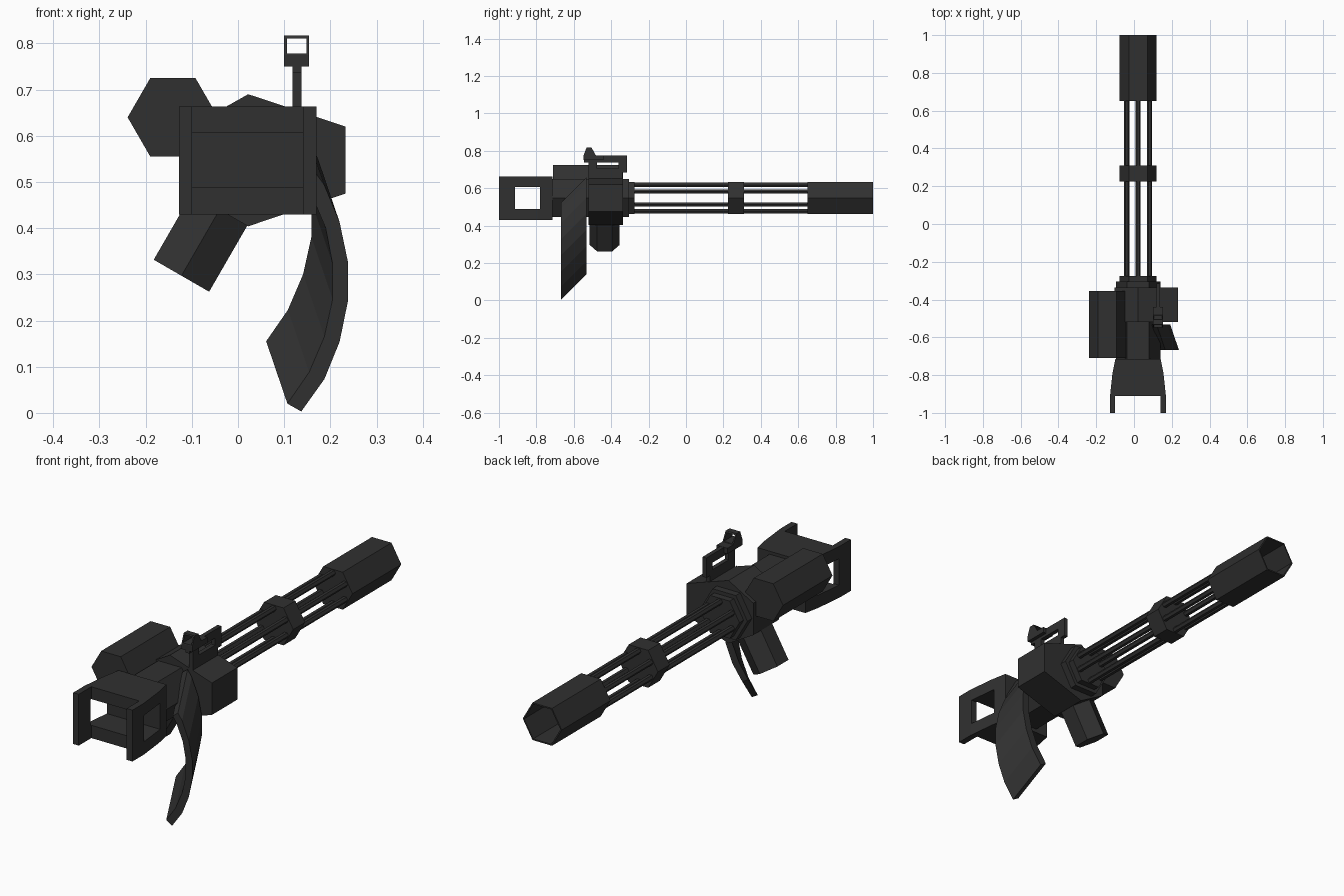
import bpy, bmesh
from math import sin, cos, pi, radians
from mathutils import Vector

if "Cube" in bpy.data.objects:
    bpy.data.objects.remove(bpy.data.objects["Cube"])

dark = bpy.data.materials.new("dark_metal")
dark.diffuse_color = (0.03, 0.03, 0.03, 1)
dark.use_nodes = True
dark.node_tree.nodes["Principled BSDF"].inputs["Base Color"].default_value = dark.diffuse_color
CX, CZ = 0.022, 0.548   # barrel axis


def sweep(name, pts, vec):
    """Closed 3D outline swept along a vector."""
    bm = bmesh.new()
    face = bm.faces.new([bm.verts.new(p) for p in pts])
    res = bmesh.ops.extrude_face_region(bm, geom=[face], use_keep_orig=True)
    verts = [g for g in res["geom"] if isinstance(g, bmesh.types.BMVert)]
    bmesh.ops.translate(bm, verts=verts, vec=vec)
    bmesh.ops.recalc_face_normals(bm, faces=bm.faces)
    me = bpy.data.meshes.new(name)
    bm.to_mesh(me)
    bm.free()
    me.materials.append(dark)
    ob = bpy.data.objects.new(name, me)
    bpy.context.collection.objects.link(ob)
    return ob


def hexa(name, x, z, r, y0, y1, turn=0):
    pts = [(x + r * cos(radians(turn) + i * pi / 3), y0,
            z + r * sin(radians(turn) + i * pi / 3)) for i in range(6)]
    return sweep(name, pts, (0, y1 - y0, 0))


def box(name, x0, x1, y0, y1, z0, z1):
    return sweep(name, [(x0, y0, z0), (x1, y0, z0), (x1, y0, z1), (x0, y0, z1)],
                 (0, y1 - y0, 0))


def cut(ob, cutter):
    m = ob.modifiers.new("cut", "BOOLEAN")
    m.operation, m.solver, m.object = "DIFFERENCE", "EXACT", cutter
    bpy.context.view_layer.objects.active = ob
    bpy.context.view_layer.update()
    bpy.ops.object.modifier_apply(modifier=m.name)
    bpy.data.objects.remove(cutter)


# Barrel cluster, clamp ring and hollow muzzle shroud
for i in range(6):
    a = radians(90 + 60 * i)
    hexa(f"barrel_{i + 1}", CX + 0.07 * cos(a), CZ + 0.07 * sin(a), 0.0135, -0.3, 0.66)
hexa("barrel_clamp", CX, CZ, 0.098, 0.225, 0.31)
muzzle = hexa("muzzle_shroud", CX, CZ, 0.098, 0.65, 1.0)
cut(muzzle, hexa("bore_cutter", CX, CZ, 0.091, 0.66, 1.1))

# Receiver: stepped collars, core, and housing stretched to the right
hexa("front_collar", CX, CZ, 0.098, -0.31, -0.275)
hexa("receiver_core", CX, CZ, 0.117, -0.73, -0.305)
housing = [(CX, 0.69), (0.233, 0.62), (0.233, 0.475), (CX, 0.404), (-0.102, 0.475), (-0.102, 0.62)]
sweep("motor_housing", [(x, -0.52, z) for x, z in housing], (0, 0.183, 0))

# Side drum on the left
hexa("side_drum", -0.141, 0.64, 0.098, -0.71, -0.355)

# Rear handle frame: flared outline, side window and open back
half = [(0.12, -0.715), (0.135, -0.79), (0.149, -0.92), (0.149, -1.0)]
outline = [(CX - 0.001 + x, y, 0.43) for x, y in half]
outline += [(CX - 0.001 - x, y, 0.43) for x, y in reversed(half)]
frame = sweep("rear_handle_frame", outline, (0, 0, 0.233))
cut(frame, box("window_cutter", -0.5, 0.5, -0.915, -0.78, 0.488, 0.607))
cut(frame, box("back_cutter", -0.10, 0.141, -1.2, -0.91, 0.3, 0.8))

# Slanted hexagonal foregrip
axis, side = Vector((0.5, 0, 0.866)), Vector((0.866, 0, -0.5))
end = Vector((-0.1225, -0.435, 0.297))
sweep("foregrip", [end + side * 0.08 * sin(i * pi / 3) + Vector((0, 0.08 * cos(i * pi / 3), 0))
                   for i in range(6)], axis * 0.24)

# Curved ammunition chute, swept back and upward
outer = [(0.137, 0.003), (0.187, 0.073), (0.22, 0.154), (0.238, 0.242),
         (0.238, 0.327), (0.22, 0.413), (0.187, 0.493), (0.166, 0.522)]
inner = [(0.107, 0.02), (0.154, 0.088), (0.187, 0.165), (0.205, 0.246),
         (0.205, 0.322), (0.19, 0.4), (0.158, 0.475), (0.14, 0.502)]
sweep("ammo_chute", [(x, -0.668, z) for x, z in outer + inner[::-1]], (-0.046, 0.135, 0.135))

# Sight rail: one side-view loop with a window
SX0, SX1 = 0.118, 0.137
box("sight_top_rail", SX0, SX1, -0.545, -0.315, 0.737, 0.775)
box("sight_front_leg", SX0, SX1, -0.36, -0.315, 0.685, 0.74)
box("sight_bottom_rail", SX0, SX1, -0.52, -0.315, 0.685, 0.705)
box("sight_rear_leg", SX0, SX1, -0.52, -0.475, 0.64, 0.74)
box("sight_foot", SX0, SX1, -0.475, -0.34, 0.64, 0.69)

# Rear aperture with square opening
side_view = [(-0.548, 0.75), (-0.548, 0.775), (-0.532, 0.817), (-0.505, 0.817),
             (-0.482, 0.776), (-0.44, 0.776), (-0.44, 0.75)]
aperture = sweep("rear_aperture", [(0.1, y, z) for y, z in side_view], (0.054, 0, 0))
cut(aperture, box("aperture_cutter", 0.106, 0.148, -0.7, -0.3, 0.7785, 0.811))
